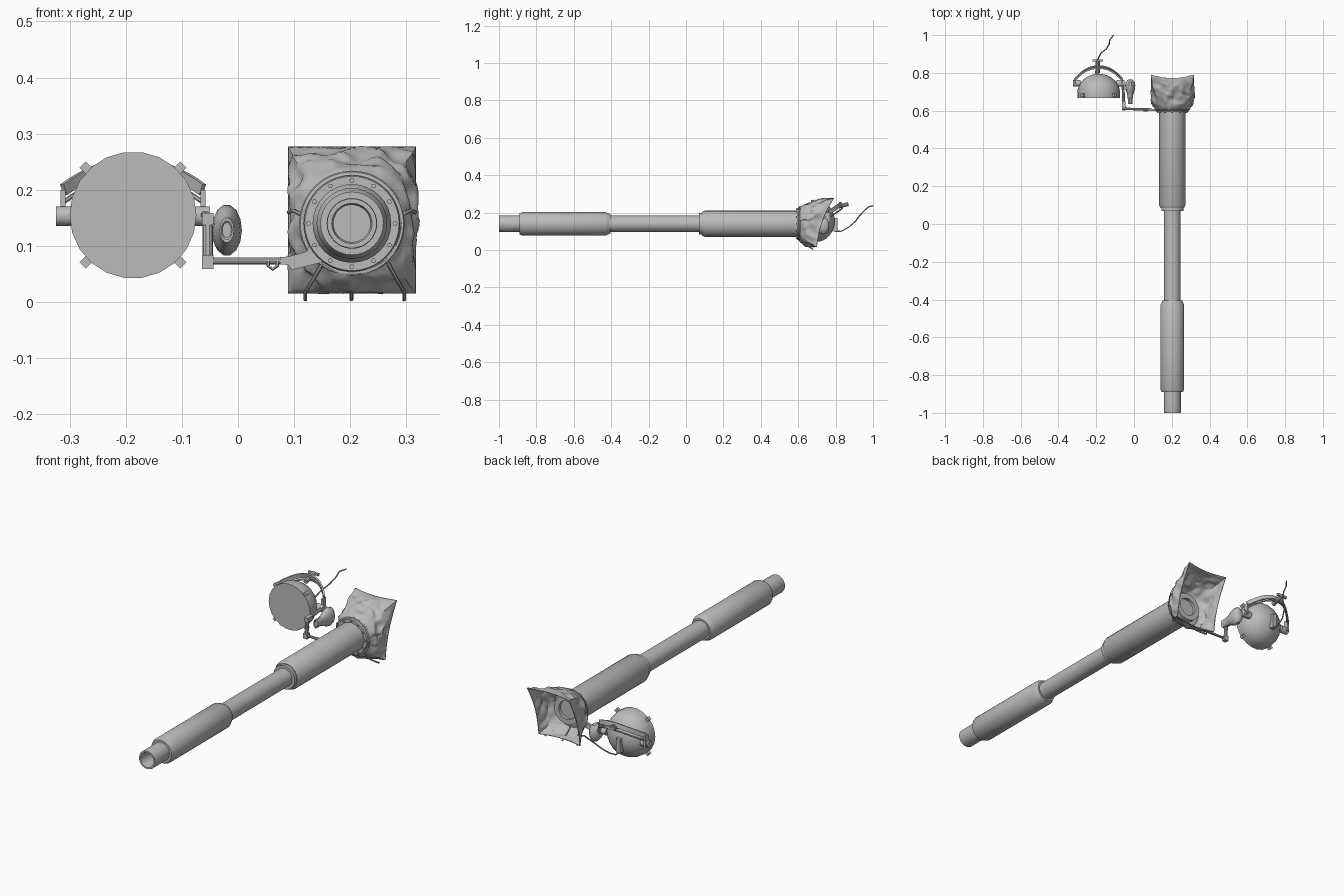
import bpy, bmesh, math
from mathutils import Vector, noise

if "Cube" in bpy.data.objects:
    bpy.data.objects.remove(bpy.data.objects["Cube"])

grey = bpy.data.materials.new("plain grey")
grey.diffuse_color = (0.5, 0.5, 0.5, 1)
grey.use_nodes = True
grey.node_tree.nodes["Principled BSDF"].inputs["Base Color"].default_value = grey.diffuse_color
GX, GZ = 0.203, 0.14      # gun axis
LX, LZ = -0.187, 0.155    # lamp axis


def finish(name, bm, angle=35):
    bmesh.ops.recalc_face_normals(bm, faces=bm.faces)
    me = bpy.data.meshes.new(name)
    bm.to_mesh(me)
    bm.free()
    ob = bpy.data.objects.new(name, me)
    bpy.context.collection.objects.link(ob)
    me.materials.append(grey)
    bpy.ops.object.select_all(action='DESELECT')
    ob.select_set(True)
    bpy.context.view_layer.objects.active = ob
    bpy.ops.object.shade_smooth_by_angle(angle=math.radians(angle))
    return ob


def skin(bm, rings, closed=True):
    """Bridge successive equal-length rings of vertices."""
    n = len(rings[0])
    for a, b in zip(rings, rings[1:]):
        for i in range(n if closed else n - 1):
            j = (i + 1) % n
            bm.faces.new((a[i], a[j], b[j], b[i]))


def lathe(name, profile, cx, cz, n=32, sx=1.0, sz=1.0):
    """Turn (radius, y) points around an axis parallel to y."""
    bm = bmesh.new()
    rings = [[bm.verts.new((cx + r * sx * math.cos(2 * math.pi * i / n), y,
                            cz + r * sz * math.sin(2 * math.pi * i / n)))
              for i in range(n)] for r, y in profile]
    skin(bm, rings)
    bmesh.ops.remove_doubles(bm, verts=bm.verts, dist=1e-5)
    return finish(name, bm)


def tube(name, pts, r, n=8, flat=1.0):
    """Sweep a round or flattened section along points."""
    bm = bmesh.new()
    pts = [Vector(p) for p in pts]
    rings, last = [], None
    for i, p in enumerate(pts):
        d = (pts[min(i + 1, len(pts) - 1)] - pts[max(i - 1, 0)]).normalized()
        ref = last or (Vector((0, 0, 1)) if abs(d.z) < 0.8 else Vector((0, 1, 0)))
        u = (ref - d * ref.dot(d)).normalized()
        v = d.cross(u)
        last = u
        rings.append([bm.verts.new(p + u * r * math.cos(2 * math.pi * (k + .5) / n)
                                   + v * r * flat * math.sin(2 * math.pi * (k + .5) / n))
                      for k in range(n)])
    skin(bm, rings)
    bm.faces.new(rings[0])
    bm.faces.new(rings[-1])
    return finish(name, bm)


def box(name, c, s, rot_y=0.0):
    bm = bmesh.new()
    bmesh.ops.create_cube(bm, size=1)
    for v in bm.verts:
        v.co = Vector((v.co.x * s[0], v.co.y * s[1], v.co.z * s[2]))
    ob = finish(name, bm)
    ob.location = c
    ob.rotation_euler = (0, rot_y, 0)
    return ob


# Barrel: muzzle bore, fume extractor, thin tube, rear sleeve
lathe("gun_barrel", [(0, -0.84), (0.033, -0.84), (0.033, -0.99), (0.036, -1), (0.044, -1), (0.045, -0.995),
                     (0.045, -0.89), (0.056, -0.89), (0.063, -0.875), (0.063, -0.43),
                     (0.058, -0.42), (0.052, -0.405), (0.044, -0.405), (0.044, 0.07),
                     (0.058, 0.07), (0.058, 0.085), (0.062, 0.085), (0.070, 0.10),
                     (0.070, 0.60), (0.070, 0.64), (0.045, 0.64), (0.045, 0.625), (0, 0.625)], GX, GZ)
lathe("flange_ring", [(0.068, 0.594), (0.084, 0.594), (0.086, 0.598), (0.086, 0.612),
                      (0.068, 0.612), (0.068, 0.594)], GX, GZ, 40)
for k in range(12):
    a = math.radians(30 * k)
    lathe("flange_bolt", [(0, 0.588), (0.0045, 0.588), (0.0045, 0.60), (0, 0.60)],
          GX + 0.077 * math.cos(a), GZ + 0.077 * math.sin(a), 6)

# Wrinkled canvas cover: round at the barrel, flaring to an open rectangle
bm = bmesh.new()
N, M = 96, 24
rings = []
for m in range(M + 1):
    t = m / M
    ring = []
    for i in range(N):
        a = 2 * math.pi * i / N
        c, s = math.cos(a), math.sin(a)
        q = 1 / max(abs(c), abs(s))
        w = t ** 1.3
        bulge = 0.087 + 0.022 * math.sin(math.pi * min(1, t * 1.5) / 2)
        x = GX + c * (bulge * (1 - w) + 0.114 * q * w)
        z = GZ + 0.006 * t + s * (bulge * (1 - w) + 0.131 * q * w)
        corner = (q - 1) / 0.414
        y = 0.602 + t * (0.125 + 0.045 * (z - 0.147) / 0.13 + 0.018 * corner)
        env = math.sin(math.pi * t) ** 0.7 if 0 < t < 1 else 0
        p = Vector((x, y, z))
        f = (1 - 2 * abs(noise.noise(p * 16))) * 0.013 + noise.noise(p * 40) * 0.006 - 0.004
        ring.append(bm.verts.new((x + c * f * env, y + noise.noise(p * 22) * 0.012 * env, z + s * f * env)))
    rings.append(ring)
skin(bm, rings)
cover = finish("canvas_cover", bm, 50)
thick = cover.modifiers.new("thickness", 'SOLIDIFY')
thick.thickness = 0.003
# Rolled hem around the neck of the cover
tube("cover_hem", [(GX + 0.09 * math.cos(k * math.pi / 20), 0.608, GZ + 0.09 * math.sin(k * math.pi / 20))
                   for k in range(41)], 0.004, 6)

# Tie straps hanging below and at both sides
for x0, x1 in ((0.150, 0.120), (0.202, 0.202), (0.268, 0.296)):
    tube("lower_strap", [(x0, 0.607, 0.068), ((x0 + x1) / 2, 0.622, 0.042),
                         (x1, 0.655, 0.018), (x1, 0.68, 0.004)], 0.0035, 6)
for s in (-1, 1):
    tube("side_strap", [(GX + s * 0.088, 0.61, 0.155), (GX + s * 0.105, 0.63, 0.163),
                        (GX + s * 0.113, 0.66, 0.16)], 0.0035, 6)

# Lamp: flat glass front and domed housing
dome = [(0, 0.668), (0.113, 0.668), (0.113, 0.695)]
dome += [(0.113 * math.cos(a), 0.695 + 0.1 * math.sin(a)) for a in [math.pi / 16 * k for k in range(1, 9)]]
lathe("lamp_housing", dome, LX, LZ, 22)
for k in range(4):
    a = math.radians(45 + 90 * k)
    box("lamp_lug", (LX + 0.117 * math.cos(a), 0.682, LZ + 0.117 * math.sin(a)),
        (0.02, 0.018, 0.016), -a)

# Lamp yoke: flat band arching up and behind, with a pivot at each end
yoke = []
for k in range(17):
    u = -1 + k / 8
    yoke.append((LX + 0.124 * u, 0.762 + 0.066 * (1 - abs(u) ** 2.2), 0.20 + 0.046 * (1 - u * u)))
tube("yoke_band", yoke, 0.015, 4, 0.4)
tube("yoke_rail", [(x, y + 0.008, z - 0.022) for x, y, z in yoke], 0.004, 6)
for s in (-1, 1):
    box("yoke_leg", (LX + s * 0.125, 0.757, 0.172), (0.009, 0.026, 0.055))
    tube("yoke_pivot", [(LX + s * 0.095, 0.745, 0.153), (LX + s * 0.137, 0.745, 0.153)], 0.018, 12)
tube("yoke_post", [(LX - 0.005, 0.80, 0.228), (LX - 0.005, 0.868, 0.246)], 0.011, 10)
box("post_bar", (LX - 0.005, 0.865, 0.245), (0.055, 0.01, 0.012))

# Rear connector and cable
box("rear_connector", (LX - 0.008, 0.797, 0.135), (0.022, 0.026, 0.07))
tube("cable", [(-0.195, 0.80, 0.10), (-0.197, 0.83, 0.10), (-0.192, 0.87, 0.122), (-0.175, 0.905, 0.152),
               (-0.148, 0.925, 0.18), (-0.132, 0.95, 0.207), (-0.128, 0.975, 0.23), (-0.108, 1.0, 0.237)],
     0.0035, 6)

# Support arm from the flange to the lamp yoke
tube("cross_rod", [(-0.055, 0.61, 0.073), (0.095, 0.606, 0.073)], 0.0065, 10)
box("elbow_block", (-0.054, 0.612, 0.071), (0.021, 0.022, 0.025))
tube("arm_post", [(-0.054, 0.612, 0.07), (-0.054, 0.618, 0.145)], 0.009, 10)
box("arm_head", (-0.054, 0.628, 0.148), (0.02, 0.04, 0.022))
tube("arm_link", [(-0.054, 0.62, 0.150), (-0.056, 0.69, 0.153), (-0.06, 0.75, 0.156)], 0.008, 8)
tube("arm_hook", [(0.054, 0.606, 0.078), (0.054, 0.598, 0.064), (0.062, 0.598, 0.058),
                  (0.070, 0.598, 0.064), (0.070, 0.606, 0.078)], 0.003, 6)
bm = bmesh.new()
plate = [(0.075, 0.067), (0.09, 0.066), (0.095, 0.057), (0.155, 0.072), (0.135, 0.118), (0.122, 0.09), (0.09, 0.081),
         (0.075, 0.08)]
skin(bm, [[bm.verts.new((x, y, z)) for x, z in plate] for y in (0.598, 0.61)])
bm.verts.ensure_lookup_table()
bm.faces.new(bm.verts[:8])
bm.faces.new(bm.verts[8:])
finish("flange_bracket", bm)

# Small covered machine gun beside the lamp
lathe("small_gun_cover", [(0, 0.638), (0.008, 0.638), (0.010, 0.635), (0.013, 0.635), (0.013, 0.665), (0.017, 0.69),
                          (0.024, 0.71), (0.027, 0.735), (0.024, 0.752), (0.014, 0.763), (0, 0.766)],
      -0.02, 0.128, 14, 1.0, 1.7)
